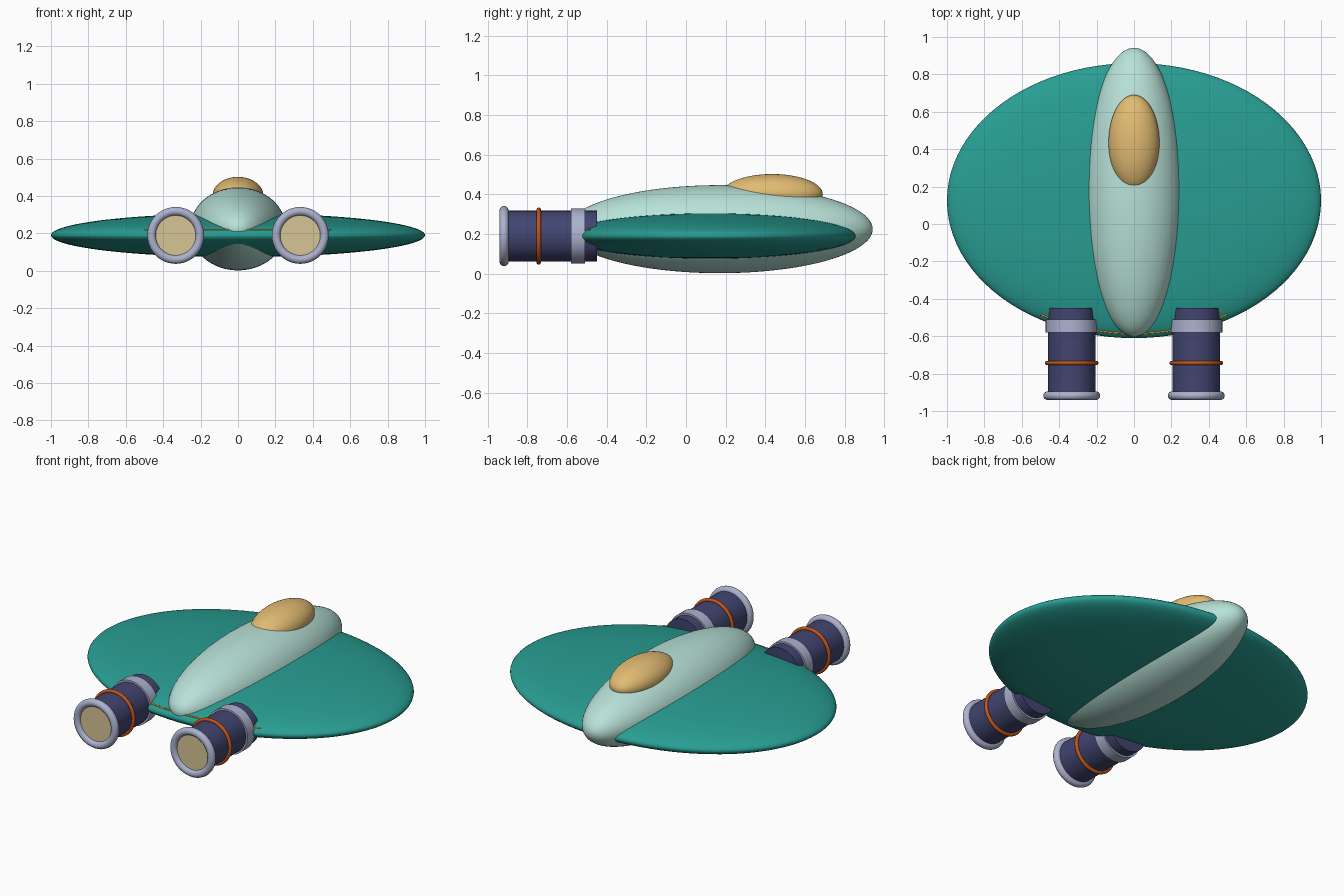
import bpy
import math

if "Cube" in bpy.data.objects:
    bpy.data.objects.remove(bpy.data.objects["Cube"])


def material(name, rgb):
    """Flat colour from sRGB 0-255 values."""
    lin = [(c / 255 / 12.92) if c < 11 else ((c / 255 + 0.055) / 1.055) ** 2.4 for c in rgb]
    m = bpy.data.materials.new(name)
    m.diffuse_color = (*lin, 1)
    m.use_nodes = True
    m.node_tree.nodes["Principled BSDF"].inputs["Base Color"].default_value = m.diffuse_color
    return m


TEAL = material("teal", (40, 158, 147))
MINT = material("pale mint", (184, 226, 216))
AMBER = material("amber", (226, 187, 114))
NAVY = material("navy", (65, 69, 112))
METAL = material("light metal", (172, 178, 206))
RUST = material("rust orange", (196, 84, 24))
CREAM = material("cream", (214, 198, 150))
GOLD = material("gold trim", (230, 160, 50))


def finish(name, mat):
    ob = bpy.context.object
    ob.name = name
    ob.data.materials.append(mat)
    bpy.ops.object.transform_apply(location=False, rotation=True, scale=True)
    bpy.ops.object.shade_smooth_by_angle(angle=math.radians(40))
    return ob


def ellipsoid(name, loc, radii, mat):
    bpy.ops.mesh.primitive_uv_sphere_add(segments=96, ring_count=48, radius=1, location=loc)
    bpy.context.object.scale = radii
    return finish(name, mat)


def barrel(name, x, y0, y1, r, mat):
    """Cylinder lying along y."""
    bpy.ops.mesh.primitive_cylinder_add(vertices=48, radius=r, depth=abs(y1 - y0),
                                        location=(x, (y0 + y1) / 2, ENGINE_Z),
                                        rotation=(math.pi / 2, 0, 0))
    return finish(name, mat)


def ring(name, x, y, major, minor, mat):
    bpy.ops.mesh.primitive_torus_add(major_segments=48, minor_segments=16,
                                     major_radius=major, minor_radius=minor,
                                     location=(x, y, ENGINE_Z), rotation=(math.pi / 2, 0, 0))
    return finish(name, mat)


# Hull: flat wing disc, long fuselage, canopy bubble
ellipsoid("wing_disc", (0, 0.125, 0.19), (1.0, 0.735, 0.117), TEAL)
ellipsoid("fuselage", (0, 0.17, 0.224), (0.257, 0.772, 0.222), MINT)
ellipsoid("canopy", (0, 0.435, 0.40), (0.136, 0.255, 0.102), AMBER)

# Twin engines at the -y end
ENGINE_Z = 0.189
for side, x in (("left", -0.333), ("right", 0.333)):
    barrel(side + "_engine_body", x, -0.45, -0.915, 0.128, NAVY)
    barrel(side + "_engine_collar", x, -0.51, -0.58, 0.139, METAL)
    ring(side + "_engine_band", x, -0.743, 0.133, 0.011, RUST)
    ring(side + "_nozzle_rim", x, -0.918, 0.129, 0.023, METAL)
    barrel(side + "_nozzle_glow", x, -0.914, -0.922, 0.108, CREAM)

# Thin trim line along the rear edge of the disc
curve = bpy.data.curves.new("rear_trim", 'CURVE')
curve.dimensions = '3D'
curve.bevel_depth = 0.005
curve.bevel_resolution = 2
N = 40
line = curve.splines.new('POLY')
line.points.add(N)
for i in range(N + 1):
    a = -math.pi / 2 + math.radians(31) * (2 * i / N - 1)
    line.points[i].co = (0.966 * math.cos(a), 0.125 + 0.71 * math.sin(a), 0.219, 1)
trim = bpy.data.objects.new("rear_trim", curve)
trim.data.materials.append(GOLD)
bpy.context.collection.objects.link(trim)
